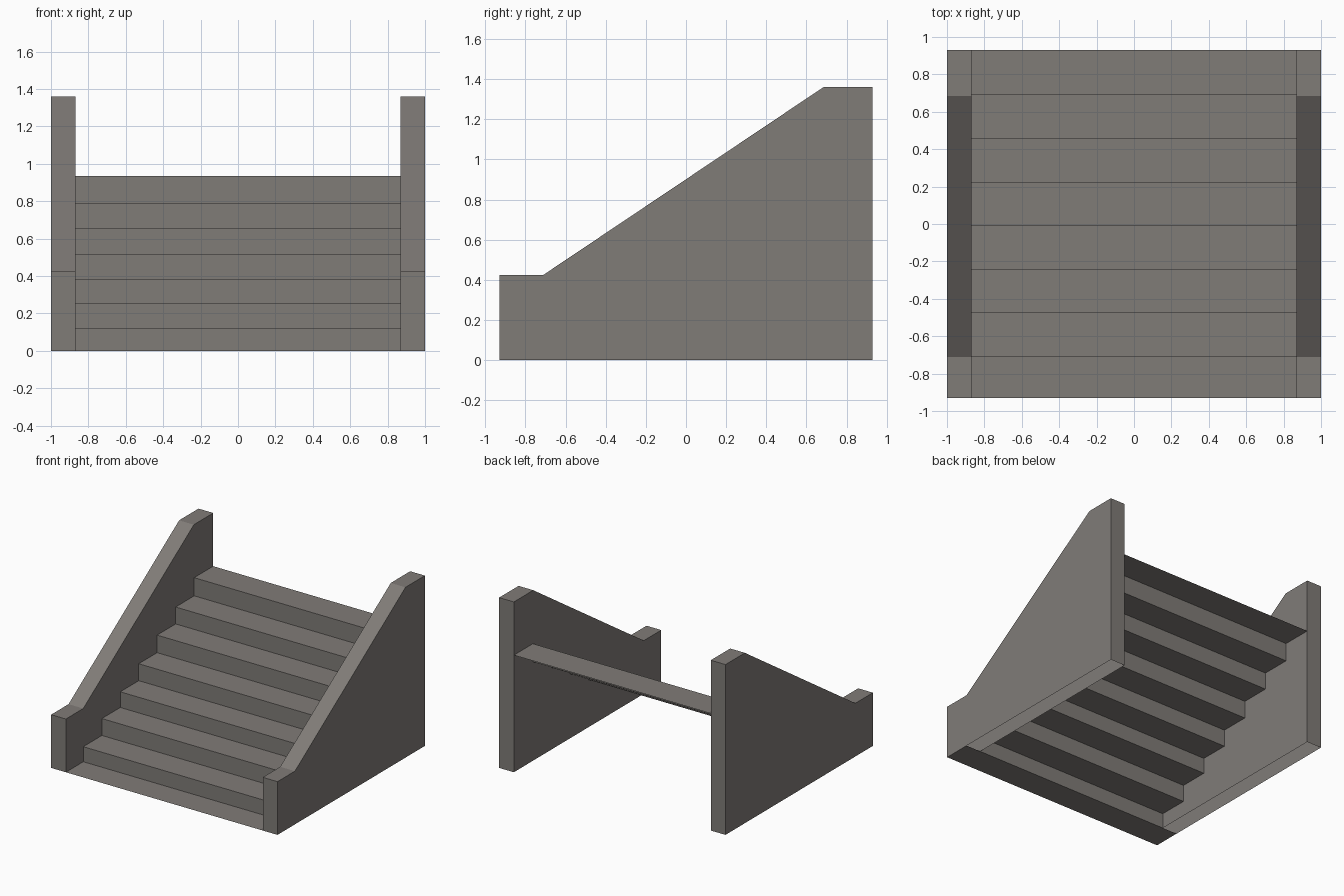
import bpy, bmesh

if "Cube" in bpy.data.objects:
    bpy.data.objects.remove(bpy.data.objects["Cube"])

# Single stone colour
stone = bpy.data.materials.new("warm grey stone")
stone.diffuse_color = (0.216, 0.200, 0.187, 1.0)
stone.use_nodes = True
stone.node_tree.nodes["Principled BSDF"].inputs["Base Color"].default_value = stone.diffuse_color

OUTER, INNER = 1.0, 0.87      # outer and inner x of the side walls
FRONT, BACK = -0.93, 0.93


def finish(name, bm):
    mesh = bpy.data.meshes.new(name)
    bm.to_mesh(mesh)
    bm.free()
    mesh.materials.append(stone)
    obj = bpy.data.objects.new(name, mesh)
    bpy.context.collection.objects.link(obj)
    return obj


def sheet(name, profile, x0, x1):
    """Sweep an open (y, z) profile across x as a thin sheet."""
    bm = bmesh.new()
    rows = [(bm.verts.new((x0, y, z)), bm.verts.new((x1, y, z))) for y, z in profile]
    for (a, b), (c, d) in zip(rows, rows[1:]):
        bm.faces.new((a, b, d, c))
    return finish(name, bm)


# Steps: open-backed zigzag of treads and risers
edges = [-0.71, -0.475, -0.243, -0.01, 0.222, 0.456, 0.69, BACK]
heights = [0.12, 0.255, 0.38, 0.515, 0.655, 0.79, 0.935]
steps = [(edges[0], 0.0)]
for y0, y1, z in zip(edges, edges[1:], heights):
    steps += [(y0, z), (y1, z)]
sheet("steps", steps, -INNER, INNER)

# Ground tread runs the full width, below the front of both walls
sheet("ground_tread", [(FRONT, 0.0), (edges[0], 0.0)], -OUTER, OUTER)

# Side walls: hollow, open underneath behind the ground tread
wall = [(FRONT, 0.0), (FRONT, 0.425), (-0.71, 0.425),
        (0.685, 1.36), (BACK, 1.36), (BACK, 0.0)]
for side, name in ((-1, "left_wall"), (1, "right_wall")):
    bm = bmesh.new()
    x0, x1 = sorted((side * INNER, side * OUTER))
    a = [bm.verts.new((x0, y, z)) for y, z in wall]
    b = [bm.verts.new((x1, y, z)) for y, z in wall]
    bm.faces.new(a)
    bm.faces.new(b[::-1])
    for i in range(len(wall) - 1):
        bm.faces.new((a[i], b[i], b[i + 1], a[i + 1]))
    bmesh.ops.recalc_face_normals(bm, faces=bm.faces)
    # make sure the open shell faces outwards
    bm.faces.ensure_lookup_table()
    if bm.faces[0].normal.x > 0:
        bmesh.ops.reverse_faces(bm, faces=bm.faces)
    finish(name, bm)
